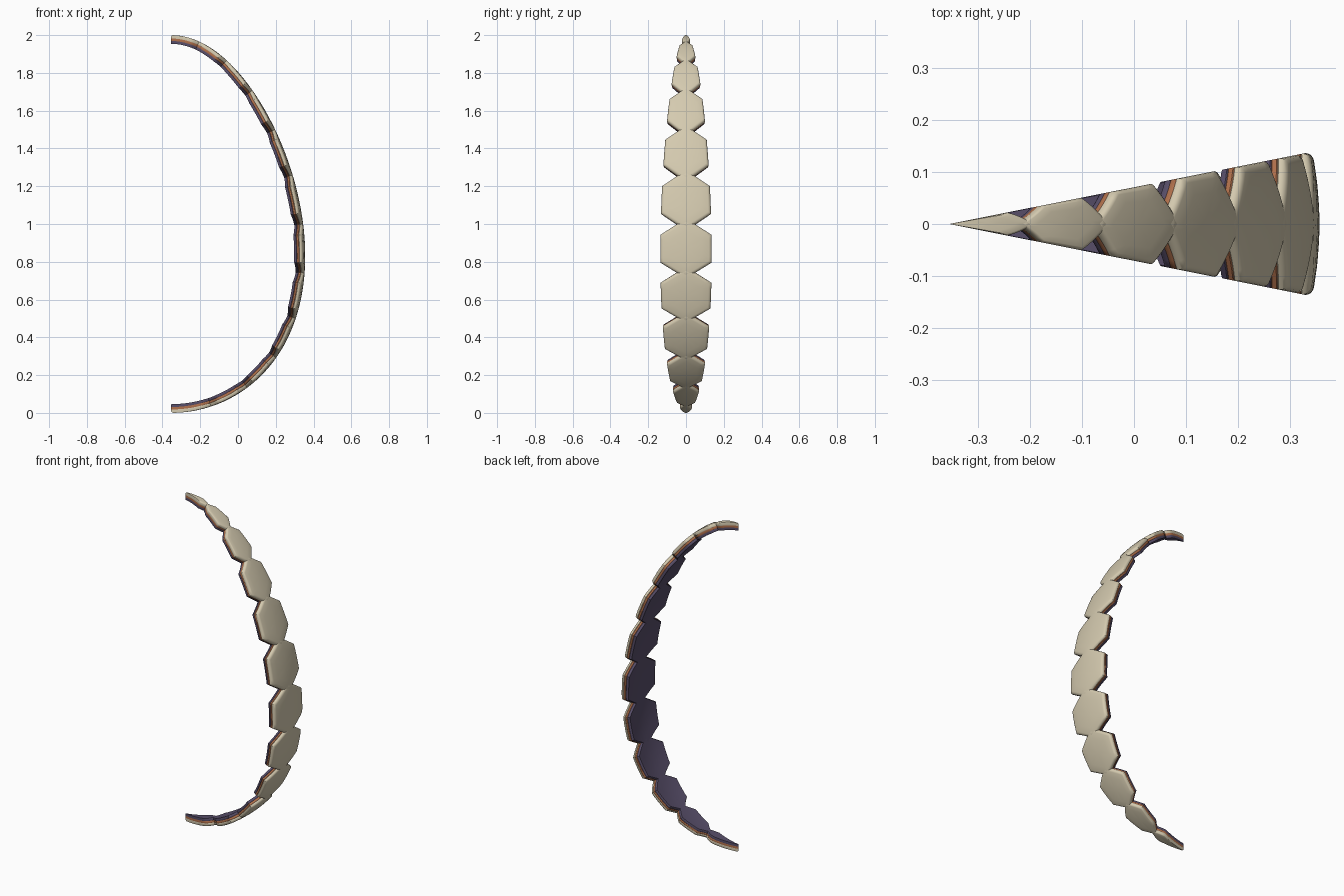
import bpy, bmesh, math
from mathutils import Vector

if "Cube" in bpy.data.objects:
    bpy.data.objects.remove(bpy.data.objects["Cube"])

# Egg profile: height follows cos(t), radius is a skewed sine, t in degrees from the top pole
R0, SKEW, AXIS_X = 0.70, 0.18, -0.355
ROWS, STEP = 12, 15.0
TIP, CORNER, HALF = 9.3, 4.3, 11.25   # scale outline in degrees
SUB = 6                               # divisions of each outline edge


def egg_point(t, theta, depth):
    """Point on the egg, pushed inward along the surface normal."""
    a, b = math.radians(min(max(t, 0.0), 180.0)), math.radians(theta)
    r = R0 * math.sin(a) * (1 - SKEW * math.cos(a))
    z = 1 + math.cos(a)
    dr = R0 * (math.cos(a) - SKEW * math.cos(2 * a))
    dz = -math.sin(a)
    n = Vector((-dz, dr)).normalized()
    r, z = r - depth * n.x, z - depth * n.y
    return Vector((AXIS_X + r * math.cos(b), r * math.sin(b), z))


def scale_outline(row):
    """Pointed hexagon; the end rows run out to the pole."""
    half = STEP / 2
    t0, c0 = (half, half) if row == 0 else (TIP, CORNER)
    t1, c1 = (half, half) if row == ROWS - 1 else (TIP, CORNER)
    pts = [(-t0, 0), (-c0, HALF), (c1, HALF), (t1, 0), (c1, -HALF), (-c0, -HALF)]
    out = []
    for i, p in enumerate(pts):
        q = pts[(i + 1) % 6]
        for k in range(SUB):
            f = k / SUB
            out.append((p[0] + (q[0] - p[0]) * f, p[1] + (q[1] - p[1]) * f))
    return out


def make_layer(name, rings, material):
    """One shell layer: a column of scales, each swept through (size, depth) rings."""
    bm = bmesh.new()
    for row in range(ROWS):
        tc = STEP * (row + 0.5)
        outline = scale_outline(row)
        loops = [[bm.verts.new(egg_point(tc + s * dt, s * th, d)) for dt, th in outline]
                 for s, d in rings]
        n = len(outline)
        for a, b in zip(loops, loops[1:]):
            for i in range(n):
                j = (i + 1) % n
                bm.faces.new((a[i], a[j], b[j], b[i]))
        own = [v for loop in loops for v in loop]
        bmesh.ops.remove_doubles(bm, verts=own, dist=1e-5)
    bmesh.ops.recalc_face_normals(bm, faces=bm.faces[:])
    me = bpy.data.meshes.new(name)
    bm.to_mesh(me)
    bm.free()
    me.materials.append(material)
    ob = bpy.data.objects.new(name, me)
    bpy.context.collection.objects.link(ob)
    bpy.ops.object.select_all(action='DESELECT')
    ob.select_set(True)
    bpy.context.view_layer.objects.active = ob
    bpy.ops.object.shade_smooth_by_angle(angle=math.radians(40))


def mat(name, rgb):
    m = bpy.data.materials.new(name)
    m.diffuse_color = (*rgb, 1)
    m.use_nodes = True
    m.node_tree.nodes["Principled BSDF"].inputs["Base Color"].default_value = m.diffuse_color
    return m


# Outer shell scales with a soft rounded rim
make_layer("outer_shell_scales",
           [(0, 0), (.3, 0), (.6, 0), (.87, 0), (.92, .001), (.96, .004), (.985, .008),
            (1, .013), (1, .016), (.985, .018), (.6, .018), (.3, .018), (0, .018)],
           mat("bone beige", (.66, .59, .43)))
# Middle layer
make_layer("middle_shell_scales",
           [(0, .018), (.3, .018), (.6, .018), (.985, .018), (1, .020), (1, .029),
            (.985, .031), (.6, .031), (.3, .031), (0, .031)],
           mat("burnt orange", (.43, .16, .07)))
# Inner lining
make_layer("inner_shell_lining",
           [(0, .031), (.3, .031), (.6, .031), (.985, .031), (1, .033), (1, .042),
            (.975, .046), (.6, .046), (.3, .046), (0, .046)],
           mat("dusky purple", (.095, .075, .14)))
